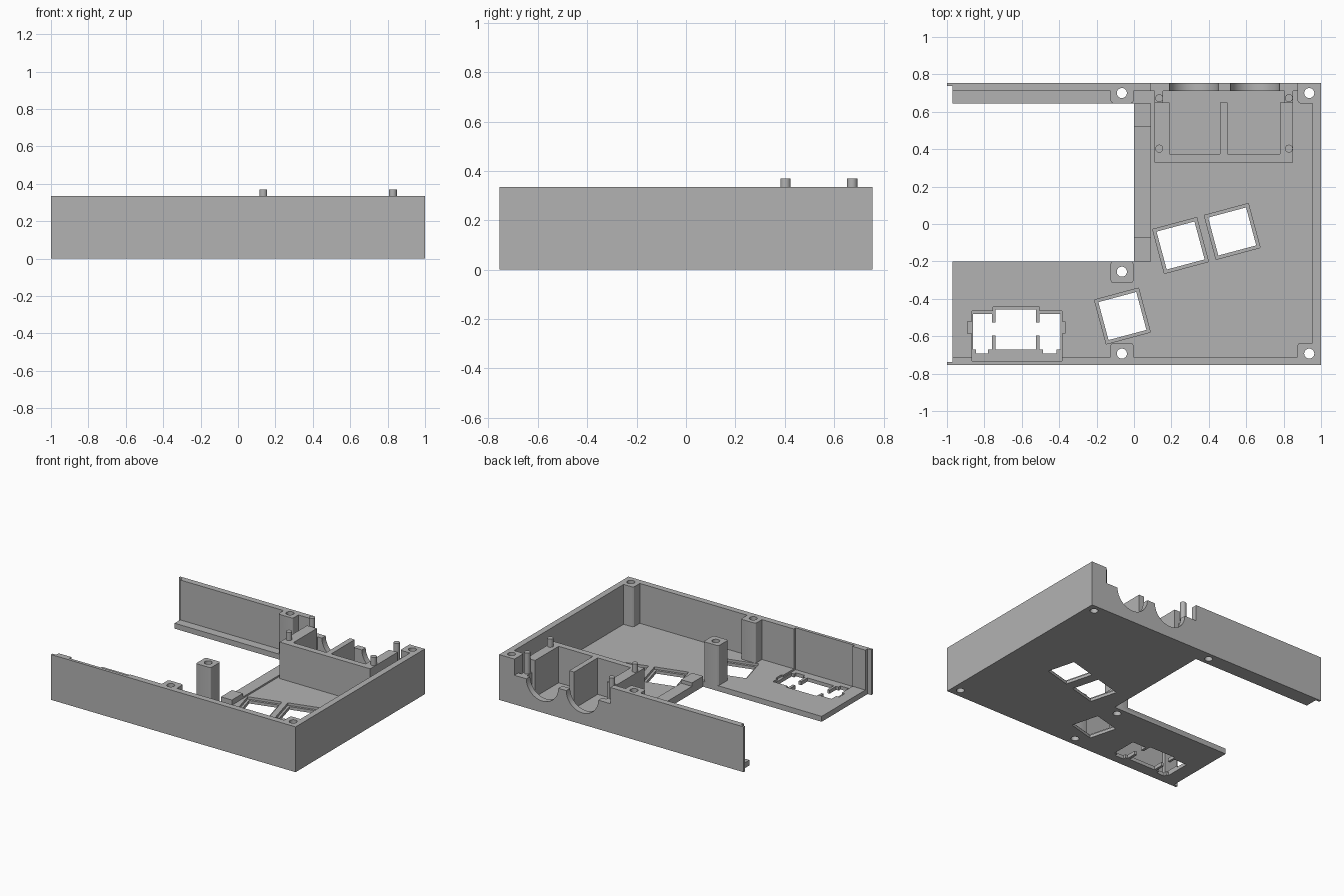
import bpy
import bmesh
from math import radians
from mathutils import Matrix, Vector

cube = bpy.data.objects.get("Cube")
if cube:
    bpy.data.objects.remove(cube, do_unlink=True)

grey = bpy.data.materials.new("matte grey")
grey.use_nodes = True
grey.diffuse_color = (0.45, 0.45, 0.45, 1)
grey.node_tree.nodes["Principled BSDF"].inputs["Base Color"].default_value = (0.45, 0.45, 0.45, 1)

TOP = 0.335      # rim height
FLOOR = 0.04     # floor thickness
LOW = 0.215      # lowered rim behind the sockets


def make(name, bm):
    mesh = bpy.data.meshes.new(name)
    bm.to_mesh(mesh)
    bm.free()
    mesh.materials.append(grey)
    obj = bpy.data.objects.new(name, mesh)
    bpy.context.collection.objects.link(obj)
    return obj


def box(name, x0, x1, y0, y1, z0, z1, turn=0, round_edges=0):
    bm = bmesh.new()
    bmesh.ops.create_cube(bm, size=1)
    bmesh.ops.scale(bm, vec=(x1 - x0, y1 - y0, z1 - z0), verts=bm.verts)
    if round_edges:
        upright = [e for e in bm.edges if abs(e.verts[0].co.z - e.verts[1].co.z) > 0.01]
        bmesh.ops.bevel(bm, geom=upright, offset=round_edges, segments=3, profile=0.5, affect='EDGES')
    place = Vector(((x0 + x1) / 2, (y0 + y1) / 2, (z0 + z1) / 2))
    bmesh.ops.transform(bm, matrix=Matrix.Translation(place) @ Matrix.Rotation(radians(turn), 4, 'Z'),
                        verts=bm.verts)
    return make(name, bm)


def cylinder(name, centre, radius, length, along_y=False, sides=32):
    bm = bmesh.new()
    bmesh.ops.create_cone(bm, cap_ends=True, segments=sides, radius1=radius, radius2=radius, depth=length)
    turn = Matrix.Rotation(radians(90 if along_y else 0), 4, 'X')
    bmesh.ops.transform(bm, matrix=Matrix.Translation(centre) @ turn, verts=bm.verts)
    return make(name, bm)


def combine(target, tool, operation):
    mod = target.modifiers.new("combine", 'BOOLEAN')
    mod.operation = operation
    mod.solver = 'EXACT'
    mod.object = tool
    bpy.context.view_layer.update()
    graph = bpy.context.evaluated_depsgraph_get()
    result = bpy.data.meshes.new_from_object(target.evaluated_get(graph))
    target.modifiers.clear()
    target.data = result
    bpy.data.objects.remove(tool, do_unlink=True)


def cut(target, *size, **options):
    combine(target, box("cutter", *size, **options), 'DIFFERENCE')


def add(target, *size, **options):
    combine(target, box("piece", *size, **options), 'UNION')


# Tray with floor and walls, open on the left side
shell = box("case_shell", -0.97, 1, -0.755, 0.755, 0, TOP)
cut(shell, -1.1, 0.955, -0.71, 0.71, FLOOR, 1)
cut(shell, -1.1, 0, -0.2, 0.645, -0.1, 1)

# Thin joining tongues on the left ends of the walls
for side in (-1, 1):
    y0, y1 = sorted((side * 0.755, side * 0.738))
    add(shell, -1, -0.95, y0, y1, 0, TOP)

# Lowered back rim
cut(shell, 0.09, 0.875, 0.70, 0.8, LOW, 1)

# Screw posts: x range, y range
for size in ((0.875, 0.98, 0.645, 0.74), (0.875, 0.98, -0.74, -0.635),
             (-0.125, -0.003, 0.645, 0.74), (-0.125, -0.003, -0.74, -0.635),
             (-0.125, -0.003, -0.315, -0.2)):
    add(shell, *size, 0.02, TOP, round_edges=0.015)

# Socket housing: two bays with a divider
housing = box("socket_housing", 0.11, 0.85, 0.33, 0.72, 0.02, 0.31)
cut(housing, 0, 1, 0.65, 0.8, LOW, 1)
for x0, x1 in ((0.19, 0.46), (0.5, 0.78)):
    cut(housing, x0, x1, 0.375, 0.68, FLOOR, 1)
cut(housing, 0.155, 0.805, 0.65, 0.71, FLOOR, 1)
combine(shell, housing, 'UNION')

# Half-round socket cradles in the back wall
for x in (0.32, 0.647):
    combine(shell, cylinder("cutter", (x, 0.76, LOW + 0.001), 0.131, 0.11, along_y=True, sides=48), 'DIFFERENCE')

# Stepped ledge along the inner edge of the floor
add(shell, 0, 0.09, -0.2, 0.645, 0.02, 0.052)
for y0, y1 in ((-0.2, -0.07), (0.52, 0.645)):
    add(shell, 0, 0.09, y0, y1, 0.03, 0.078)

# Screw holes
for x, y in ((0.937, 0.7), (0.937, -0.693), (-0.065, 0.7), (-0.065, -0.693), (-0.065, -0.255)):
    combine(shell, cylinder("cutter", (x, y, 0.2), 0.027, 0.8), 'DIFFERENCE')

# Tilted square key openings with a recessed lip
for x, y in ((0.249, -0.115), (0.525, -0.04), (-0.062, -0.492)):
    for half, bottom in ((0.122, 0.022), (0.105, -0.1)):
        cut(shell, x - half, x + half, y - half, y + half, bottom, 0.2, turn=15)

# Wide key: recess that also thins the front wall, then the stepped opening
cut(shell, -0.865, -0.385, -0.732, -0.465, 0.026, 1)
cut(shell, -0.755, -0.505, -0.5, -0.445, 0.026, 0.2)
cut(shell, -0.89, -0.37, -0.585, -0.52, 0.026, 0.2)
cut(shell, -0.74, -0.525, -0.67, -0.457, -0.1, 0.2)
cut(shell, -0.8, -0.45, -0.595, -0.527, -0.1, 0.2)
for x0, x1 in ((-0.862, -0.758), (-0.505, -0.393)):
    cut(shell, x0, x1, -0.67, -0.48, -0.1, 0.2)
    cut(shell, x0 + 0.018, x1 - 0.022, -0.692, -0.6, -0.1, 0.2)

# Locating pegs on the housing
for x in (0.135, 0.828):
    for y, base in ((0.403, 0.3), (0.673, 0.2)):
        peg = cylinder("locating_peg", (x, y, (base + 0.37) / 2), 0.021, 0.37 - base)
        peg.select_set(True)

# Smooth round surfaces, keep hard edges
shell.select_set(True)
bpy.context.view_layer.objects.active = shell
bpy.ops.object.shade_smooth_by_angle(angle=radians(25))
